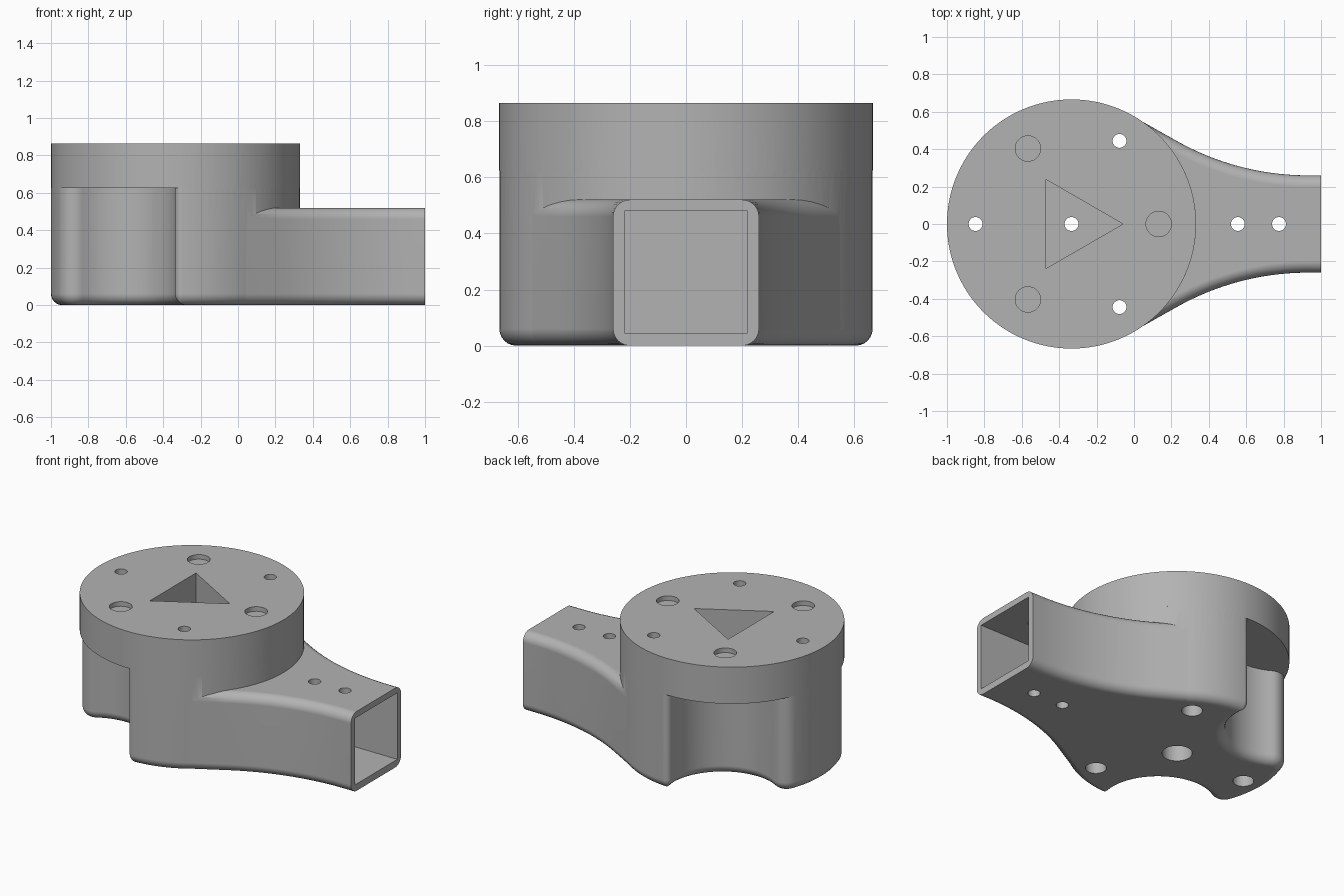
import bpy, bmesh
from math import sin, cos, acos, atan2, radians, pi, tau

if "Cube" in bpy.data.objects:
    bpy.data.objects.remove(bpy.data.objects["Cube"], do_unlink=True)

HUB_X, HUB_R = -0.334, 0.666        # hub axis and radius
NOTCH_Z, TOP_Z, ARM_Z = 0.625, 0.865, 0.52
ROUND = 0.06                        # edge rounding
NOTCH_D, NOTCH_R, NOTCH_A = 0.656, 0.331, radians(120)
ARM_W, SWEEP = 0.26, radians(60)    # arm half width, tangent angle on the hub

grey = bpy.data.materials.new("plain_grey")
grey.use_nodes = True
COLOUR = (0.45, 0.45, 0.45, 1)
grey.diffuse_color = COLOUR
grey.node_tree.nodes["Principled BSDF"].inputs["Base Color"].default_value = COLOUR


def arc(cx, cy, r, a0, a1, n):
    steps = [a0 + (a1 - a0) * i / n for i in range(n + 1)]
    return [(cx + r * cos(a), cy + r * sin(a)) for a in steps]


def loft(name, loops):
    """Solid through a stack of (z, outline) loops with equal point counts."""
    bm = bmesh.new()
    rings = [[bm.verts.new((x, y, z)) for x, y in pts] for z, pts in loops]
    n = len(rings[0])
    for low, high in zip(rings, rings[1:]):
        for i in range(n):
            j = (i + 1) % n
            bm.faces.new((low[i], low[j], high[j], high[i]))
    bm.faces.new(rings[0][::-1])
    bm.faces.new(rings[-1])
    bmesh.ops.recalc_face_normals(bm, faces=bm.faces)
    mesh = bpy.data.meshes.new(name)
    bm.to_mesh(mesh)
    bm.free()
    mesh.materials.append(grey)
    obj = bpy.data.objects.new(name, mesh)
    bpy.context.collection.objects.link(obj)
    return obj


def prism(name, pts, z0, z1):
    return loft(name, [(z0, pts), (z1, pts)])


def combine(target, tool, operation):
    mod = target.modifiers.new(tool.name, "BOOLEAN")
    mod.object, mod.operation, mod.solver = tool, operation, "EXACT"
    bpy.context.view_layer.objects.active = target
    bpy.ops.object.modifier_apply(modifier=mod.name)
    bpy.data.objects.remove(tool, do_unlink=True)


def hub_outline(inset):
    """Circle with two concave notches and rounded lobes, shrunk by inset."""
    r, nr = HUB_R - inset, NOTCH_R + inset
    cx, cy = NOTCH_D * cos(NOTCH_A), NOTCH_D * sin(NOTCH_A)

    def lobe(fillet, side):
        f = max(fillet - inset, 0.002)
        p = r - f
        turn = acos((NOTCH_D**2 + p**2 - (nr + f)**2) / (2 * NOTCH_D * p))
        a = NOTCH_A + side * turn
        x, y = p * cos(a), p * sin(a)
        return f, a, x, y, atan2(cy - y, cx - x)

    f1, a1, x1, y1, t1 = lobe(0.035, -1)
    f2, a2, x2, y2, t2 = lobe(0.087, 1)
    t1 %= tau
    half = arc(0, 0, r, 0, a1, 28)
    half += arc(x1, y1, f1, a1, t1, 8)[1:]
    half += arc(cx, cy, nr, t1 - pi, t2 - pi, 28)[1:]
    half += arc(x2, y2, f2, t2, a2, 10)[1:]
    half += arc(0, 0, r, a2, pi, 8)[1:]
    pts = half + [(x, -y) for x, y in half[-2:0:-1]]
    return [(x + HUB_X, y) for x, y in pts]


def arm_outline(inset):
    """Straight flanks leaving the hub, sweeping into a parallel end."""
    r, bend, bend_x = HUB_R - inset, 1.43, 0.93
    start = (HUB_X + (r - 0.003) * cos(SWEEP), (r - 0.003) * sin(SWEEP))
    side = [start] + arc(bend_x, ARM_W + bend, bend + inset, -pi + SWEEP, -pi / 2, 18)
    side.append((1, ARM_W - inset))
    return [(x, -y) for x, y in side] + side[::-1]


STEPS = [pi / 2 * i / 6 for i in range(7)]
rounding = [(ROUND * (1 - cos(t)), ROUND * (1 - sin(t))) for t in STEPS]

# hub with rounded lower edge
body = loft("arm_mount_body", [(z, hub_outline(o)) for z, o in rounding]
            + [(NOTCH_Z, hub_outline(0))])

# arm rounded below and above
arm_layers = rounding + [(ARM_Z - z, o) for z, o in reversed(rounding)]
combine(body, loft("arm", [(z, arm_outline(o)) for z, o in arm_layers]), "UNION")

# round platform
combine(body, prism("platform", arc(HUB_X, 0, HUB_R, 0, tau, 128)[:-1], NOTCH_Z, TOP_Z), "UNION")


def cut_hole(x, y, r, z0, z1, sides=32, start=0):
    pts = arc(x, y, r, start, start + tau, sides)[:-1]
    combine(body, prism("hole_cutter", pts, z0, z1), "DIFFERENCE")


# rectangular socket in the arm end
socket = [(0.4, -0.22), (1.1, -0.22), (1.1, 0.22), (0.4, 0.22)]
combine(body, prism("socket_cutter", socket, 0.045, 0.48), "DIFFERENCE")

# arm pin holes
for x in (0.555, 0.775):
    cut_hole(x, 0, 0.037, -0.1, 0.7)

# screw holes with counterbores below, shallow round recesses between them
for k in range(3):
    a = radians(60 + 120 * k)
    x, y = HUB_X + 0.513 * cos(a), 0.513 * sin(a)
    cut_hole(x, y, 0.037, -0.1, 1)
    cut_hole(x, y, 0.062, -0.1, 0.4)
    b = radians(120 * k)
    cut_hole(HUB_X + 0.466 * cos(b), 0.466 * sin(b), 0.068, TOP_Z - 0.03, 1)

# triangular pocket and centre hole
cut_hole(HUB_X, 0, 0.037, -0.1, 1)
cut_hole(HUB_X, 0, 0.09, -0.1, 0.3)
cut_hole(HUB_X, 0, 0.275, 0.5, 1, sides=3)

# smooth curved walls, crisp flat faces
bpy.ops.object.select_all(action="DESELECT")
body.select_set(True)
bpy.context.view_layer.objects.active = body
bpy.ops.object.shade_smooth_by_angle(angle=radians(30))
weighted = body.modifiers.new("flat_face_normals", "WEIGHTED_NORMAL")
weighted.keep_sharp = True
